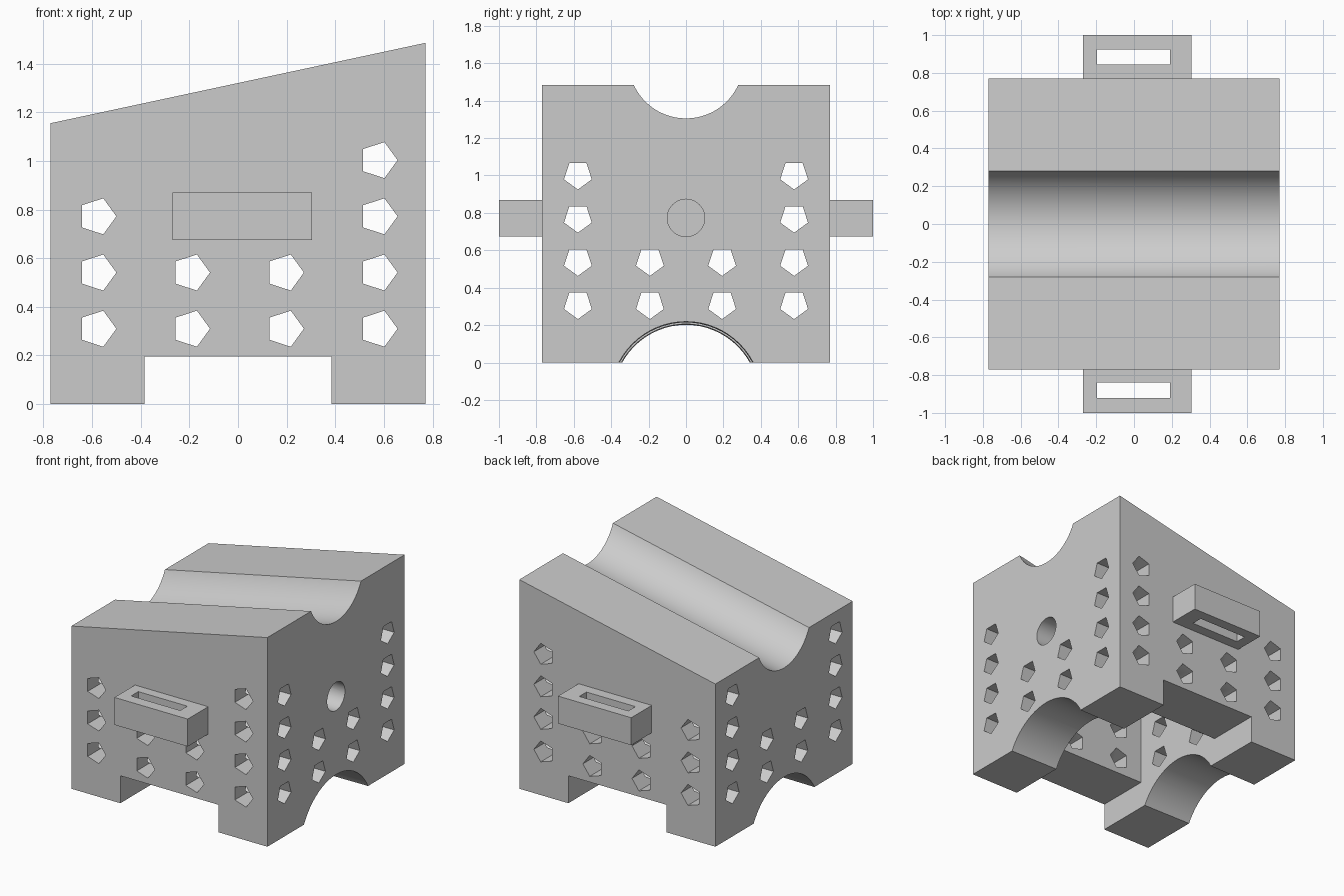
import bpy
import bmesh
from math import sin, cos, pi, radians

if "Cube" in bpy.data.objects:
    bpy.data.objects.remove(bpy.data.objects["Cube"])

grey = bpy.data.materials.new("plain grey")
grey.use_nodes = True
GREY = (0.6, 0.6, 0.6, 1)
grey.diffuse_color = GREY
grey.node_tree.nodes["Principled BSDF"].inputs["Base Color"].default_value = GREY


def loft(bm, start, end):
    """Closed solid between two matching outlines."""
    a = [bm.verts.new(p) for p in start]
    b = [bm.verts.new(p) for p in end]
    bm.faces.new(a)
    bm.faces.new(b[::-1])
    for i in range(len(a)):
        j = (i + 1) % len(a)
        bm.faces.new((a[j], a[i], b[i], b[j]))


def box(bm, x0, x1, y0, y1, z0, z1):
    ring = [(x0, y0), (x1, y0), (x1, y1), (x0, y1)]
    loft(bm, [(x, y, z0) for x, y in ring], [(x, y, z1) for x, y in ring])


def circle(r, sides, turn=0):
    return [(r * cos(turn + 2 * pi * i / sides), r * sin(turn + 2 * pi * i / sides))
            for i in range(sides)]


def tube_x(bm, x0, x1, y, z0, z1, r0, r1, sides, turn=0):
    """Rod along x whose height and radius may change between its ends."""
    loft(bm, [(x0, y + u, z0 + v) for u, v in circle(r0, sides, turn)],
         [(x1, y + u, z1 + v) for u, v in circle(r1, sides, turn)])


def make(name, bm):
    bmesh.ops.recalc_face_normals(bm, faces=bm.faces)
    mesh = bpy.data.meshes.new(name)
    bm.to_mesh(mesh)
    bm.free()
    mesh.materials.append(grey)
    obj = bpy.data.objects.new(name, mesh)
    bpy.context.collection.objects.link(obj)
    return obj


def cut(obj, bm):
    cutter = make("cutter", bm)
    cutter.hide_render = True
    mod = obj.modifiers.new("cut", "BOOLEAN")
    mod.operation = "DIFFERENCE"
    mod.solver = "EXACT"
    mod.object = cutter
    bpy.context.view_layer.objects.active = obj
    bpy.ops.object.modifier_apply(modifier=mod.name)
    bpy.data.objects.remove(cutter)


H = 0.77            # half width of the block
IN = H / 2          # half width of the inner cavity
SLOPE = 0.214       # rise of the top along x
FAR = 0.9           # cutters reach past the block

# Block with sloping top
bm = bmesh.new()
side = [(-H, 0), (H, 0), (H, 1.485), (-H, 1.155)]
loft(bm, [(x, -H, z) for x, z in side], [(x, H, z) for x, z in side])
body = make("block_body", bm)

# Round groove following the slope
bm = bmesh.new()
mid = 1.485 - SLOPE * H + 0.128
tube_x(bm, -FAR, FAR, 0, mid - SLOPE * FAR, mid + SLOPE * FAR, 0.308, 0.308, 64)
cut(body, bm)

# Passage front to back under the block
bm = bmesh.new()
box(bm, -IN, IN, -FAR, FAR, -0.2, 0.195)
cut(body, bm)

# Hollow centre
bm = bmesh.new()
box(bm, -IN, IN, -IN, IN, -0.1, 0.965)
cut(body, bm)

# Slightly tapering arch from side to side
bm = bmesh.new()
tube_x(bm, -FAR, FAR, 0, -0.188, -0.186, 0.388, 0.406, 64)
cut(body, bm)

# Round hole through the left wall only
bm = bmesh.new()
tube_x(bm, 0.2, FAR, 0, 0.773, 0.773, 0.1, 0.1, 40)
cut(body, bm)

# Five-sided holes, counted per column
COLUMNS = (-0.578, -0.193, 0.193, 0.578)


def hole_grid(counts):
    return [(c, 0.31 + 0.231 * k) for c, n in zip(COLUMNS, counts) for k in range(n)]


bm = bmesh.new()
for x, z in hole_grid((3, 2, 2, 4)):
    ring = circle(0.078, 5)
    loft(bm, [(x + u, -FAR, z + v) for u, v in ring],
         [(x + u, FAR, z + v) for u, v in ring])
cut(body, bm)

bm = bmesh.new()
for y, z in hole_grid((4, 2, 2, 4)):
    tube_x(bm, -FAR, FAR, y, z, z, 0.078, 0.078, 5, -pi / 2)
cut(body, bm)

# Slotted lugs on front and back
for name, y0, y1, s0, s1 in (("front_lug", -1, -H, -0.92, -0.84),
                             ("back_lug", H, 1, 0.845, 0.925)):
    bm = bmesh.new()
    box(bm, -0.27, 0.305, y0, y1, 0.675, 0.87)
    lug = make(name, bm)
    bm = bmesh.new()
    box(bm, -0.195, 0.19, s0, s1, 0.5, 1)
    cut(lug, bm)

# Smooth the curved cuts, keep every edge sharp
bpy.ops.object.select_all(action="DESELECT")
body.select_set(True)
bpy.context.view_layer.objects.active = body
bpy.ops.object.shade_smooth_by_angle(angle=radians(25))
